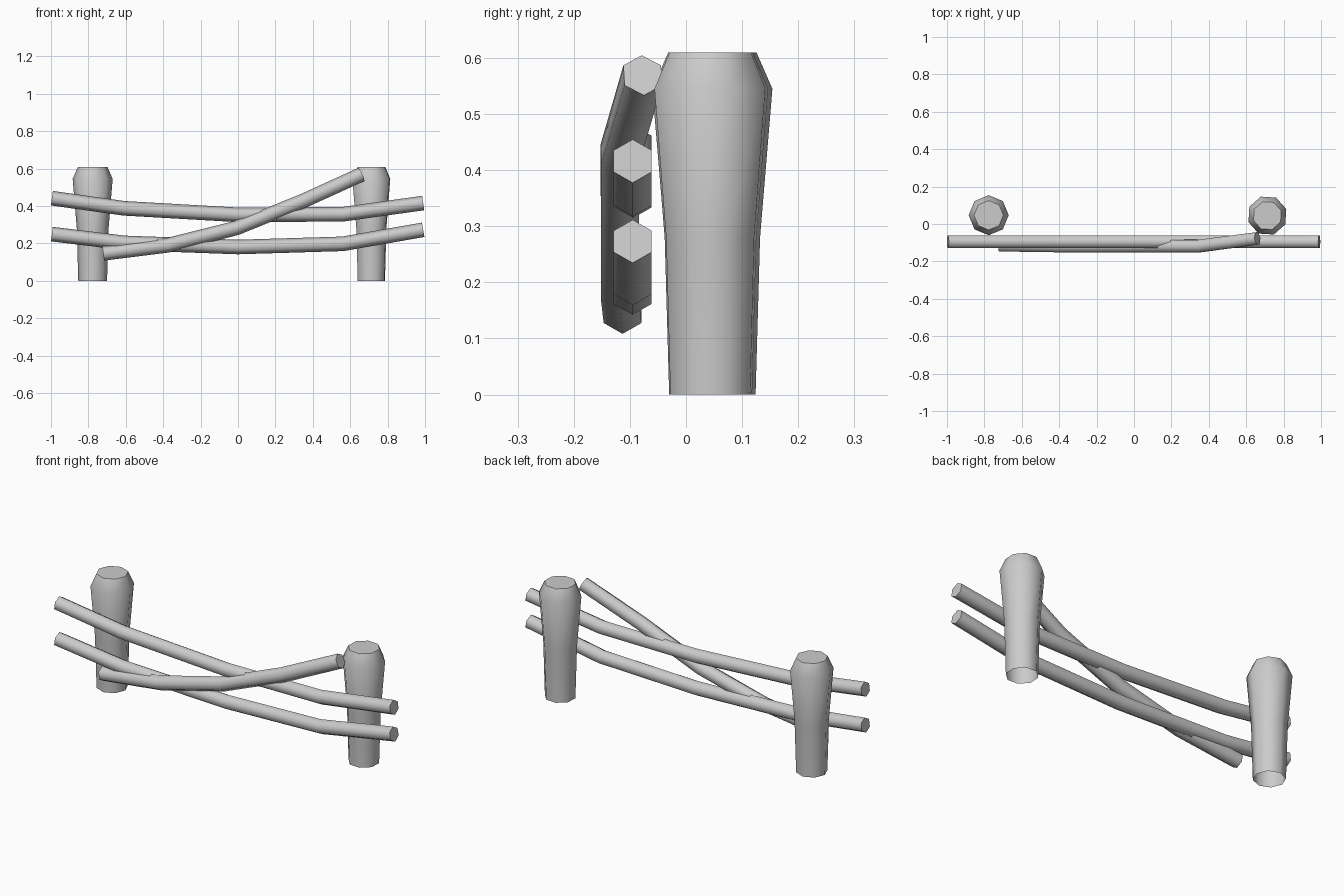
import bpy, bmesh, math
from mathutils import Vector

cube = bpy.data.objects.get("Cube")
if cube:
    bpy.data.objects.remove(cube, do_unlink=True)

grey = bpy.data.materials.new("plain grey")
grey.use_nodes = True
color = (0.6, 0.6, 0.6, 1)
grey.diffuse_color = color
grey.node_tree.nodes["Principled BSDF"].inputs["Base Color"].default_value = color


def loft(name, rings, cap_start=True):
    """Skin a list of vertex rings into a tube with flat end caps."""
    bm = bmesh.new()
    loops = [[bm.verts.new(p) for p in ring] for ring in rings]
    n = len(loops[0])
    for a, b in zip(loops, loops[1:]):
        for i in range(n):
            j = (i + 1) % n
            bm.faces.new((a[i], a[j], b[j], b[i]))
    bm.faces.new(loops[-1])
    if cap_start:
        bm.faces.new(loops[0][::-1])
    bm.normal_update()
    mesh = bpy.data.meshes.new(name)
    bm.to_mesh(mesh)
    bm.free()
    mesh.materials.append(grey)
    obj = bpy.data.objects.new(name, mesh)
    bpy.context.collection.objects.link(obj)
    bpy.ops.object.select_all(action='DESELECT')
    obj.select_set(True)
    bpy.context.view_layer.objects.active = obj
    bpy.ops.object.shade_smooth_by_angle(angle=math.radians(62))
    return obj


def circle(sides, turn=0.0):
    steps = [turn + math.tau * i / sides for i in range(sides)]
    return [(math.cos(a), math.sin(a)) for a in steps]


# Posts: eight-sided, flaring upward, chamfered top, open underneath
POST_PROFILE = [(0.077, 0), (0.085, 0.28), (0.107, 0.545), (0.0785, 0.61)]


def post(name, x, y, turn):
    rings = [[(x + r * c, y + r * s, z) for c, s in circle(8, turn)]
             for r, z in POST_PROFILE]
    loft(name, rings, cap_start=False)


post("left_post", 0.713, 0.045, math.radians(19))
post("right_post", -0.777, 0.047, 0)


# Rails: six-sided poles swept along bent paths, one edge upward
def rail(name, path, radius=0.039):
    pts = [Vector(p) for p in path]
    rings = []
    for i, p in enumerate(pts):
        before = (p - pts[i - 1]).normalized() if i else Vector()
        after = (pts[i + 1] - p).normalized() if i < len(pts) - 1 else Vector()
        along = (before + after).normalized()
        side = Vector((0, 0, 1)).cross(along).normalized()
        up = along.cross(side)
        rings.append([p + radius * (c * side + s * up)
                      for c, s in circle(6, math.pi / 6)])
    loft(name, rings)


Y = -0.095
rail("upper_rail", [(-0.995, Y, 0.442), (-0.61, Y, 0.388), (0, Y, 0.353),
                    (0.56, Y, 0.356), (0.99, Y, 0.416)])
rail("lower_rail", [(-0.995, Y, 0.25), (-0.61, Y, 0.203), (0, Y, 0.181),
                    (0.56, Y, 0.198), (0.99, Y, 0.273)])
rail("fallen_rail", [(-0.72, -0.113, 0.147), (-0.377, -0.118, 0.19),
                     (-0.008, -0.118, 0.283), (0.35, -0.118, 0.428),
                     (0.66, -0.077, 0.569)])
